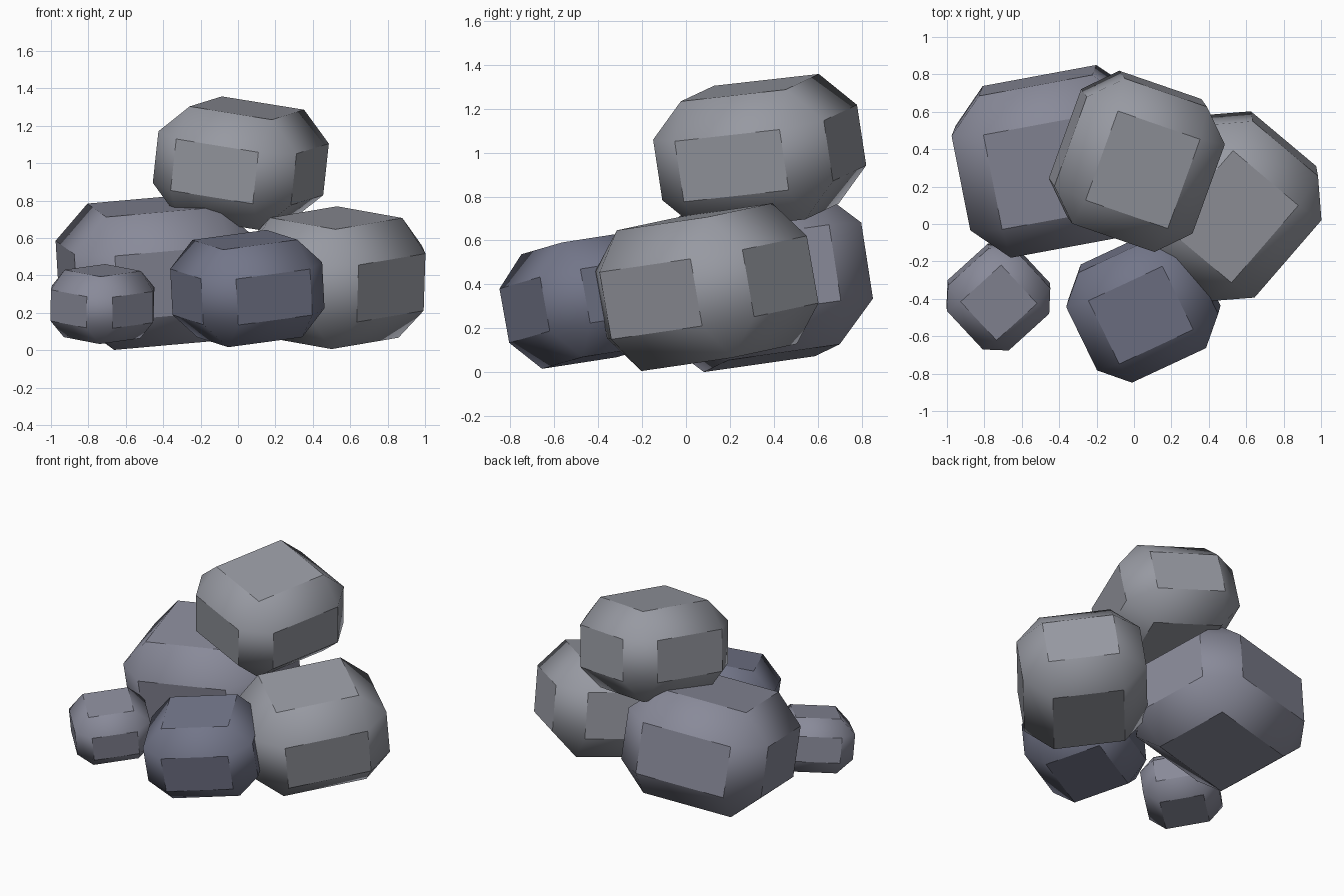
import bpy
import bmesh
from math import radians

if "Cube" in bpy.data.objects:
    bpy.data.objects.remove(bpy.data.objects["Cube"])


def stone_material(name, rgb):
    mat = bpy.data.materials.new(name)
    mat.diffuse_color = (*rgb, 1.0)
    mat.use_nodes = True
    mat.node_tree.nodes["Principled BSDF"].inputs["Base Color"].default_value = mat.diffuse_color
    return mat


LIGHT = stone_material("light_stone", (0.31, 0.32, 0.36))
MID = stone_material("mid_stone", (0.25, 0.255, 0.32))
DARK = stone_material("dark_stone", (0.17, 0.18, 0.25))


def rock(name, centre, size, turn, chamfer, mat):
    """Box with flat faces, chamfered edges and softly shaded corners."""
    bm = bmesh.new()
    bmesh.ops.create_cube(bm, size=1.0)
    bmesh.ops.scale(bm, vec=size, verts=bm.verts)
    bmesh.ops.bevel(bm, geom=bm.edges[:], offset=chamfer, offset_type='OFFSET',
                    segments=1, profile=0.5, affect='EDGES')
    mesh = bpy.data.meshes.new(name)
    bm.to_mesh(mesh)
    bm.free()
    mesh.materials.append(mat)
    obj = bpy.data.objects.new(name, mesh)
    bpy.context.collection.objects.link(obj)
    obj.location = centre
    obj.rotation_euler = [radians(a) for a in turn]
    # chamfers blend into each other, main faces stay crisp
    bpy.ops.object.select_all(action='DESELECT')
    obj.select_set(True)
    bpy.context.view_layer.objects.active = obj
    bpy.ops.object.shade_smooth_by_angle(angle=radians(40))
    return obj


# three large boulders
rock("back_left_boulder", (-0.43, 0.335, 0.42), (0.99, 0.89, 0.72), (8, -5, 10.5), 0.185, MID)
rock("right_boulder", (0.515, 0.095, 0.388), (0.80, 0.89, 0.65), (6.4, 7.8, -40), 0.17, LIGHT)
rock("top_boulder", (0.015, 0.335, 1.0), (0.79, 0.83, 0.60), (6.1, 8.7, -19), 0.16, LIGHT)

# smaller stones at the front
rock("front_stone", (0.05, -0.44, 0.33), (0.72, 0.66, 0.53), (8, -7, 25), 0.14, DARK)
rock("small_stone", (-0.725, -0.39, 0.247), (0.48, 0.49, 0.365), (6, 7.5, -47), 0.098, MID)
